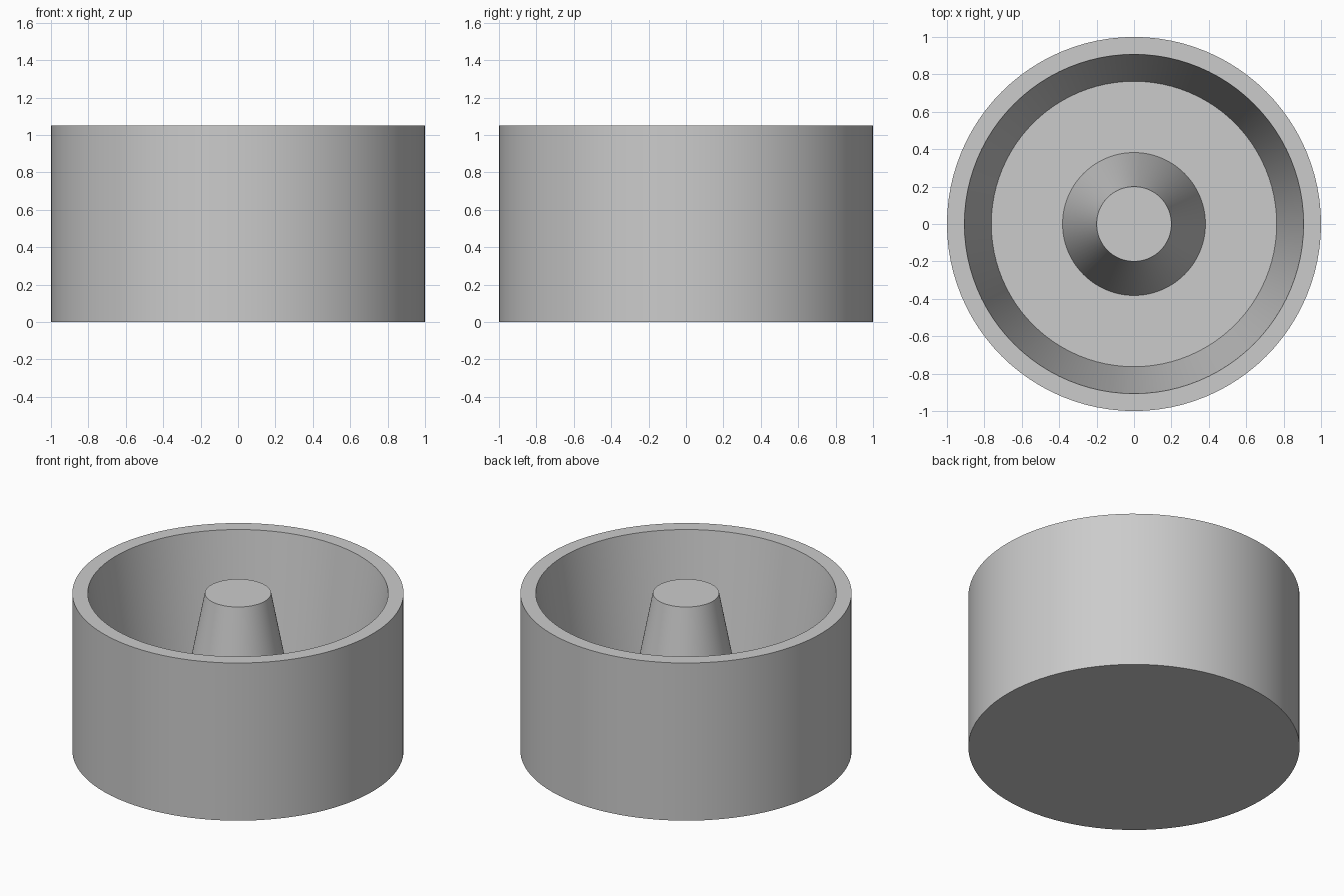
import bpy
import bmesh
from math import tau, radians

cube = bpy.data.objects.get("Cube")
if cube:
    bpy.data.objects.remove(cube, do_unlink=True)

grey = bpy.data.materials.new("plain_grey")
grey.use_nodes = True
colour = (0.6, 0.6, 0.6, 1)
grey.diffuse_color = colour
grey.node_tree.nodes["Principled BSDF"].inputs["Base Color"].default_value = colour


def lathe(name, profile, steps=96):
    """Spin a closed (radius, height) profile around the z axis."""
    bm = bmesh.new()
    verts = [bm.verts.new((r, 0, z)) for r, z in profile]
    edges = [bm.edges.new(pair) for pair in zip(verts, verts[1:])]
    bmesh.ops.spin(bm, geom=verts + edges, cent=(0, 0, 0), axis=(0, 0, 1),
                   angle=tau, steps=steps)
    bmesh.ops.remove_doubles(bm, verts=bm.verts, dist=0.0001)
    bmesh.ops.recalc_face_normals(bm, faces=bm.faces)
    mesh = bpy.data.meshes.new(name)
    bm.to_mesh(mesh)
    bm.free()
    mesh.materials.append(grey)
    obj = bpy.data.objects.new(name, mesh)
    bpy.context.collection.objects.link(obj)
    bpy.ops.object.select_all(action="DESELECT")
    obj.select_set(True)
    bpy.context.view_layer.objects.active = obj
    bpy.ops.object.shade_smooth_by_angle(angle=radians(30))
    return obj


HEIGHT = 1.05
FLOOR = 0.1

# One solid: base, straight outer wall, flat rim, sloping inner wall,
# floor and tapered centre post
lathe("ring_mould", [
    (0, 0), (1, 0), (1, HEIGHT),
    (0.907, HEIGHT), (0.763, FLOOR),
    (0.382, FLOOR), (0.2, HEIGHT), (0, HEIGHT),
])
